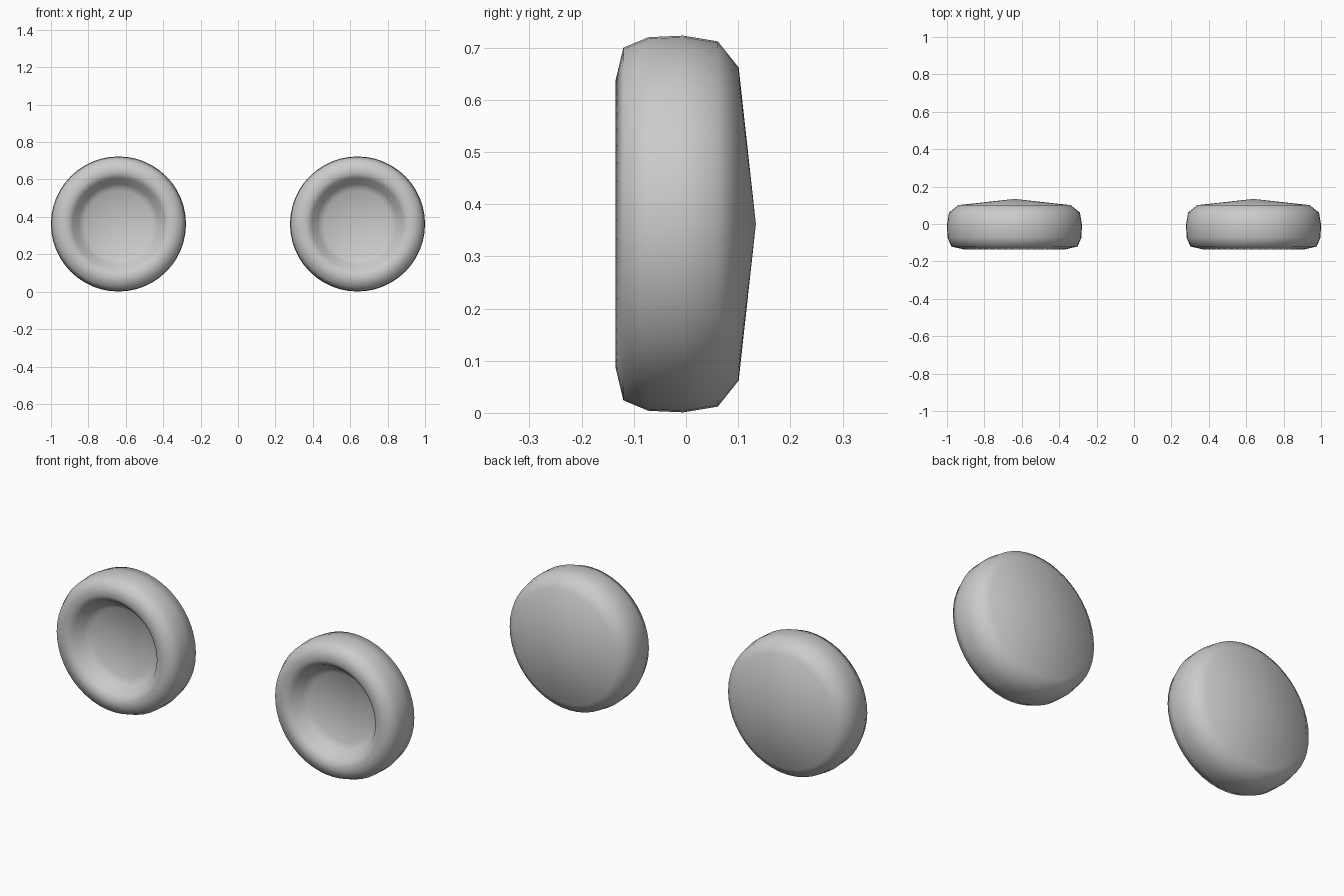
import bpy, bmesh, math
from mathutils import Matrix, Vector

if "Cube" in bpy.data.objects:
    bpy.data.objects.remove(bpy.data.objects["Cube"])

# wheel cross-section: (radius, y) from the back apex round the tread to the dished front
PROFILE = [(0, .134), (.30, .101), (.35, .061), (.361, -.005), (.358, -.072),
           (.338, -.12), (.275, -.135), (.245, -.115), (.215, -.07), (.18, -.045), (0, -.045)]

def make_wheel(name, x):
    bm = bmesh.new()
    verts = [bm.verts.new((r, y, 0)) for r, y in PROFILE]
    edges = [bm.edges.new(p) for p in zip(verts, verts[1:])]
    bmesh.ops.spin(bm, geom=verts + edges, cent=(0, 0, 0), axis=(0, 1, 0),
                   angle=math.tau, steps=48, use_duplicate=False)
    bmesh.ops.remove_doubles(bm, verts=bm.verts, dist=1e-4)
    bmesh.ops.recalc_face_normals(bm, faces=bm.faces)
    for f in bm.faces:
        f.smooth = True
    mesh = bpy.data.meshes.new(name)
    bm.to_mesh(mesh)
    bm.free()
    ob = bpy.data.objects.new(name, mesh)
    ob.location = (x, 0, .362)
    bpy.context.collection.objects.link(ob)

# a matching pair, left and right
for name, x in (("left_wheel", -.639), ("right_wheel", .639)):
    make_wheel(name, x)
